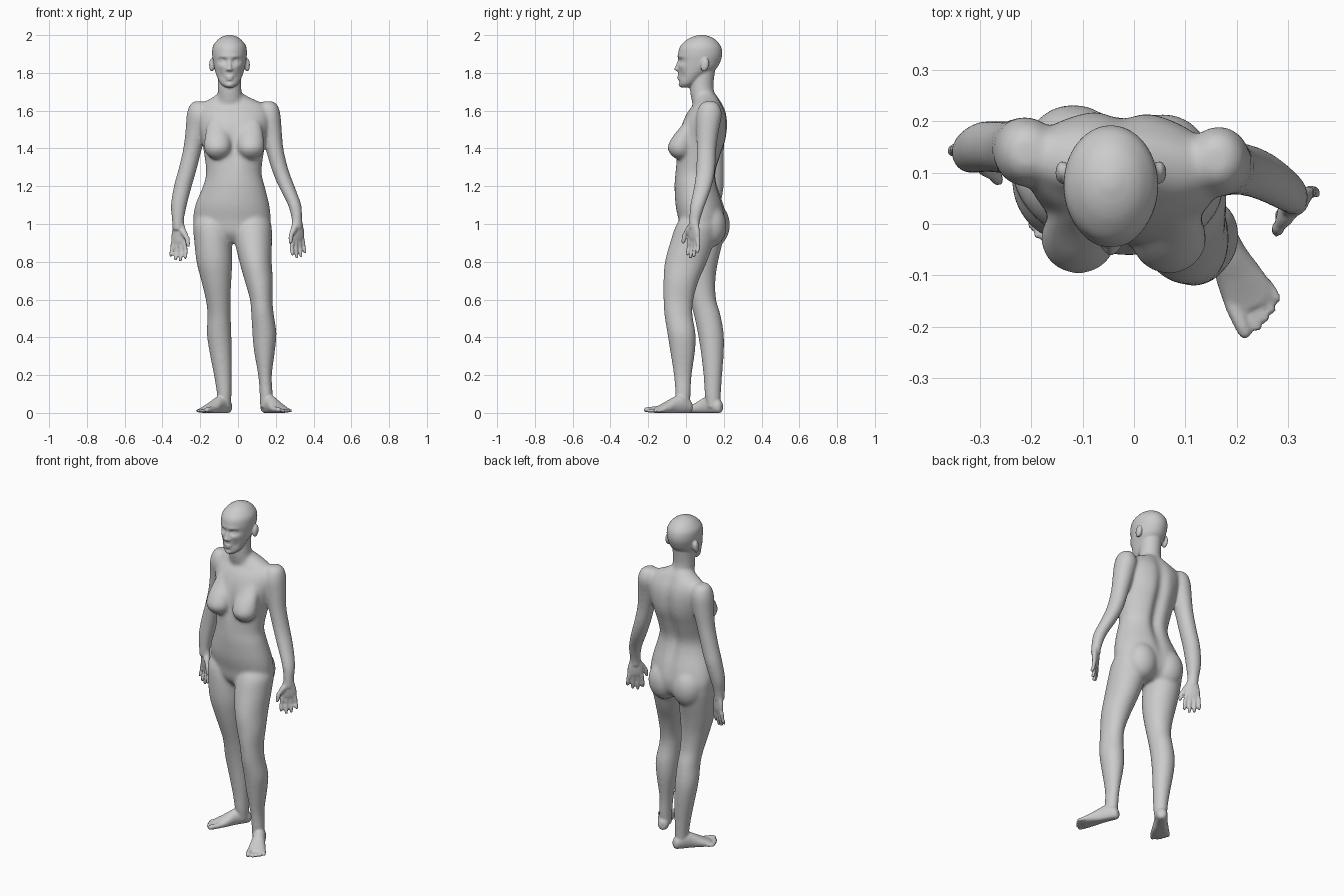
import bpy, bmesh
from math import sin, cos, tau, radians, exp
from mathutils import Vector, Matrix

bm = bmesh.new()

def loft(stations, M=Matrix(), n=32, sub=5):
    """Smooth skin through elliptical rings (x, y, z, rx, ry[, turn in degrees])."""
    S = [tuple(s) + (0,) * (6 - len(s)) for s in stations]
    rows = []
    for i in range(len(S) - 1):
        p = [S[max(i - 1, 0)], S[i], S[i + 1], S[min(i + 2, len(S) - 1)]]
        for k in range(sub):
            t = k / sub
            rows.append([.5 * (2*b + (c - a)*t + (2*a - 5*b + 4*c - d)*t*t + (3*b - a - 3*c + d)*t**3)
                         for a, b, c, d in zip(*p)])
    rows.append(S[-1])
    rings = []
    for x, y, z, rx, ry, rot in rows:
        c, s = cos(radians(rot)), sin(radians(rot))
        ring = []
        for j in range(n):
            u, v = rx * cos(tau * j / n), ry * sin(tau * j / n)
            ring.append(bm.verts.new(M @ Vector((x + c*u - s*v, y + s*u + c*v, z))))
        rings.append(ring)
    for a, b in zip(rings, rings[1:]):
        for j in range(n):
            bm.faces.new((a[j], a[(j+1) % n], b[(j+1) % n], b[j]))
    bm.faces.new(rings[0][::-1])
    bm.faces.new(rings[-1])
    return [v for r in rings for v in r]

def tube(p, q, r, e):
    """Rounded digit from p to q."""
    p, q = Vector(p), Vector(q)
    d = q - p
    M = Matrix.Translation(p) @ d.to_track_quat('Z', 'Y').to_matrix().to_4x4()
    L = d.length
    loft([(0, 0, -r*.7, r*.5, r*.5), (0, 0, 0, r, r), (0, 0, L - e, e, e), (0, 0, L, e*.4, e*.4)], M, 12, 3)

def blob(c, r, rot=0):
    M = Matrix.Translation(c) @ Matrix.Rotation(radians(rot), 4, 'X') @ Matrix.Diagonal((*r, 1))
    bmesh.ops.create_uvsphere(bm, u_segments=24, v_segments=16, radius=1, matrix=M)

def push(verts, x, z, amount, rx, rz, front=True):
    """Soft push along y around a point on the front or back."""
    for v in verts:
        if (v.co.y < .05) == front:
            v.co.y += amount * exp(-((v.co.x - x) / rx)**2 - ((v.co.z - z) / rz)**2)

# torso
torso = loft([
    (-.03, .075, .90, .08, .06, -8), (-.03, .085, .95, .185, .11, -8),
    (-.032, .088, 1.02, .206, .125, -8), (-.03, .073, 1.10, .197, .127, -7),
    (-.022, .055, 1.20, .164, .115, -6), (-.022, .053, 1.27, .147, .11, -5),
    (-.022, .068, 1.36, .156, .12, -5), (-.022, .085, 1.45, .172, .132, -4),
    (-.022, .1, 1.53, .19, .122, -4), (-.025, .11, 1.59, .192, .103, -4),
    (-.03, .117, 1.635, .165, .076, -4), (-.037, .112, 1.672, .095, .06),
    (-.043, .1, 1.70, .055, .05)], n=64)
push(torso, -.024, 1.35, -.03, .03, .28, False)
push(torso, -.02, 1.42, .018, .025, .1)

# breasts and buttocks
for x in (-.108, .068):
    loft([(x, -.03, 1.343, .02, .02), (x, -.03, 1.365, .056, .05), (x, -.03, 1.405, .073, .068),
          (x, -.015, 1.46, .068, .058), (x, .012, 1.52, .055, .037), (x, .035, 1.58, .03, .02)])
blob((-.118, .148, .995), (.092, .085, .115))
blob((.055, .13, .99), (.092, .085, .115))

# neck
loft([(-.04, .11, 1.6, .085, .065), (-.042, .092, 1.67, .067, .066),
      (-.045, .083, 1.73, .061, .062), (-.045, .09, 1.82, .06, .065)])

# head with sunken eyes and mouth line
head = loft([
    (-.045, -.006, 1.722, .022, .018), (-.045, .008, 1.742, .047, .044),
    (-.045, .03, 1.78, .066, .07), (-.045, .058, 1.82, .079, .1),
    (-.045, .07, 1.86, .087, .112), (-.045, .075, 1.90, .092, .117),
    (-.045, .077, 1.94, .088, .108), (-.045, .08, 1.972, .066, .08),
    (-.045, .082, 1.99, .042, .05), (-.045, .083, 2.001, .012, .014)], n=80, sub=9)
for s in (-1, 1):
    push(head, -.045 + s*.035, 1.864, .017, .02, .013)
    push(head, -.045 + s*.045, 1.835, -.006, .022, .016)
    push(head, -.045 + s*.032, 1.886, -.005, .025, .009)
    push(head, -.045 + s*.045, 1.785, .008, .018, .022)
    blob((-.045 + s*.034, -.014, 1.864), (.015, .012, .009))
    blob((-.045 + s*.094, .1, 1.842), (.014, .022, .036), -12)
    blob((-.045 + s*.011, -.043, 1.818), (.009, .012, .008))
push(head, -.045, 1.772, .006, .026, .004)
push(head, -.045, 1.755, .005, .03, .007)

# nose, lips and chin
loft([(-.045, -.036, 1.807, .006, .008), (-.045, -.044, 1.817, .013, .018), (-.045, -.041, 1.835, .011, .015),
      (-.045, -.034, 1.86, .008, .012), (-.045, -.03, 1.885, .008, .01)], n=16)
blob((-.045, -.036, 1.78), (.022, .011, .006))
blob((-.045, -.034, 1.767), (.019, .011, .007))
blob((-.045, -.022, 1.738), (.024, .018, .015))

# arms
loft([(.16, .125, 1.65, .025, .028), (.162, .125, 1.63, .048, .052), (.165, .123, 1.58, .06, .068),
      (.175, .115, 1.5, .057, .061), (.193, .108, 1.4, .048, .053), (.222, .104, 1.29, .045, .051),
      (.257, .09, 1.2, .043, .048), (.3, .062, 1.1, .036, .04), (.312, .046, 1.02, .028, .03),
      (.313, .042, .98, .026, .026)])
loft([(-.208, .14, 1.65, .025, .028), (-.208, .14, 1.63, .048, .052), (-.21, .14, 1.58, .062, .068),
      (-.22, .145, 1.5, .058, .062), (-.24, .148, 1.4, .05, .054), (-.267, .15, 1.29, .049, .051),
      (-.292, .15, 1.2, .048, .05), (-.313, .141, 1.1, .043, .043), (-.318, .132, 1.02, .032, .033),
      (-.318, .13, .97, .028, .028)])

# hands: palm, four fingers, thumb on the inner front side
def hand(cx, cy, z, rot, inner):
    M = Matrix.Translation((cx, cy, z)) @ Matrix.Rotation(radians(rot), 4, 'Z')
    loft([(0, 0, .12, .026, .024), (0, 0, .085, .036, .021), (0, 0, .045, .044, .019),
          (0, 0, .015, .044, .016), (0, 0, -.005, .036, .01)], M, 24)
    for k, tip in enumerate((-.078, -.092, -.086, -.066)):
        u = inner * (.034 - .0228 * k)
        tube(M @ Vector((u, 0, .01)), M @ Vector((u * 1.22, -.004, -.04)), .0115, .01)
        tube(M @ Vector((u * 1.2, -.003, -.034)), M @ Vector((u * 1.25, -.014, tip)), .0103, .009)
    tube(M @ Vector((inner*.025, -.008, .07)), M @ Vector((inner*.056, -.018, .03)), .018, .013)
    tube(M @ Vector((inner*.055, -.018, .034)), M @ Vector((inner*.066, -.024, -.015)), .013, .01)

hand(.314, .042, .91, 38, -1)
hand(-.312, .132, .893, -25, 1)

# legs
loft([(.07, .075, 1.06, .07, .08), (.078, .06, 1.0, .098, .11), (.08, .037, .92, .1, .116),
      (.093, .0, .8, .086, .112), (.11, -.026, .7, .075, .094), (.123, -.04, .6, .06, .08),
      (.13, -.04, .52, .06, .075), (.14, -.024, .42, .064, .075), (.14, -.018, .33, .056, .067),
      (.143, -.017, .2, .037, .048), (.149, -.016, .1, .034, .04), (.15, -.017, .03, .032, .036)])
loft([(-.13, .09, 1.06, .08, .08), (-.137, .088, 1.0, .1, .11), (-.133, .082, .92, .1, .115),
      (-.125, .07, .8, .095, .1), (-.115, .073, .7, .08, .083), (-.105, .089, .6, .066, .071),
      (-.1, .112, .52, .062, .071), (-.1, .131, .42, .065, .069), (-.093, .139, .33, .06, .062),
      (-.08, .142, .2, .048, .05), (-.073, .142, .1, .038, .042), (-.072, .146, .03, .034, .036)])

# feet: body of the foot and five toes
def foot(heel, ahead, medial):
    d, up = Vector((*ahead, 0)).normalized(), Vector((0, 0, 1))
    M = Matrix((up.cross(d), up, d)).transposed().to_4x4()
    M.translation = Vector((*heel, 0))
    made = loft([(0, .03, 0, .014, .018), (0, .034, .015, .029, .036), (0, .045, .06, .035, .052),
                 (0, .038, .105, .037, .046), (0, .026, .15, .045, .034), (0, .018, .19, .05, .022),
                 (0, .014, .215, .044, .015)], M)
    for v in made:
        v.co.z = max(v.co.z, 0)
    for k, (end, r) in enumerate(((.262, .0155), (.26, .011), (.252, .011), (.242, .0105), (.228, .0105))):
        u = medial * (.037, .012, -.008, -.027, -.045)[k]
        tube(M @ Vector((u * .95, r + .004, .185)), M @ Vector((u * 1.05, r, end)), r, r * .9)

foot((.137, .03), (.45, -.89), -1)
foot((-.045, .188), (-.6, -.8), 1)

# fuse every part into one skin
bmesh.ops.recalc_face_normals(bm, faces=bm.faces)
mesh = bpy.data.meshes.new("body_parts")
bm.to_mesh(mesh)
bm.free()
source = bpy.data.objects.new("body_parts", mesh)
bpy.context.collection.objects.link(source)
fuse = source.modifiers.new("fuse", 'REMESH')
fuse.mode = 'VOXEL'
fuse.voxel_size = .006
deps = bpy.context.evaluated_depsgraph_get()
skin = bpy.data.meshes.new_from_object(source.evaluated_get(deps))
bpy.data.objects.remove(source)
body = bpy.data.objects.new("human_body", skin)
bpy.context.collection.objects.link(body)

# blend the joints of trunk and limbs, keep hands, feet and face crisp
soft = body.vertex_groups.new(name="trunk_and_limbs")
levels = {}
for v in skin.vertices:
    x, y, z = v.co
    w = min(1, max(0, (z - .1) / .08)) * min(1, max(0, (1.72 - z) / .05))
    if z < 1.03 and (x > .225 or x < -.25):
        w = max(0, (z - .97) / .06)
    levels.setdefault(round(w, 1), []).append(v.index)
for w, ids in levels.items():
    soft.add(ids, w, 'REPLACE')
blend = body.modifiers.new("blend", 'SMOOTH')
blend.factor, blend.iterations, blend.vertex_group = .5, 40, soft.name
finish = body.modifiers.new("finish", 'SMOOTH')
finish.factor, finish.iterations = .5, 2
skin.shade_smooth()
